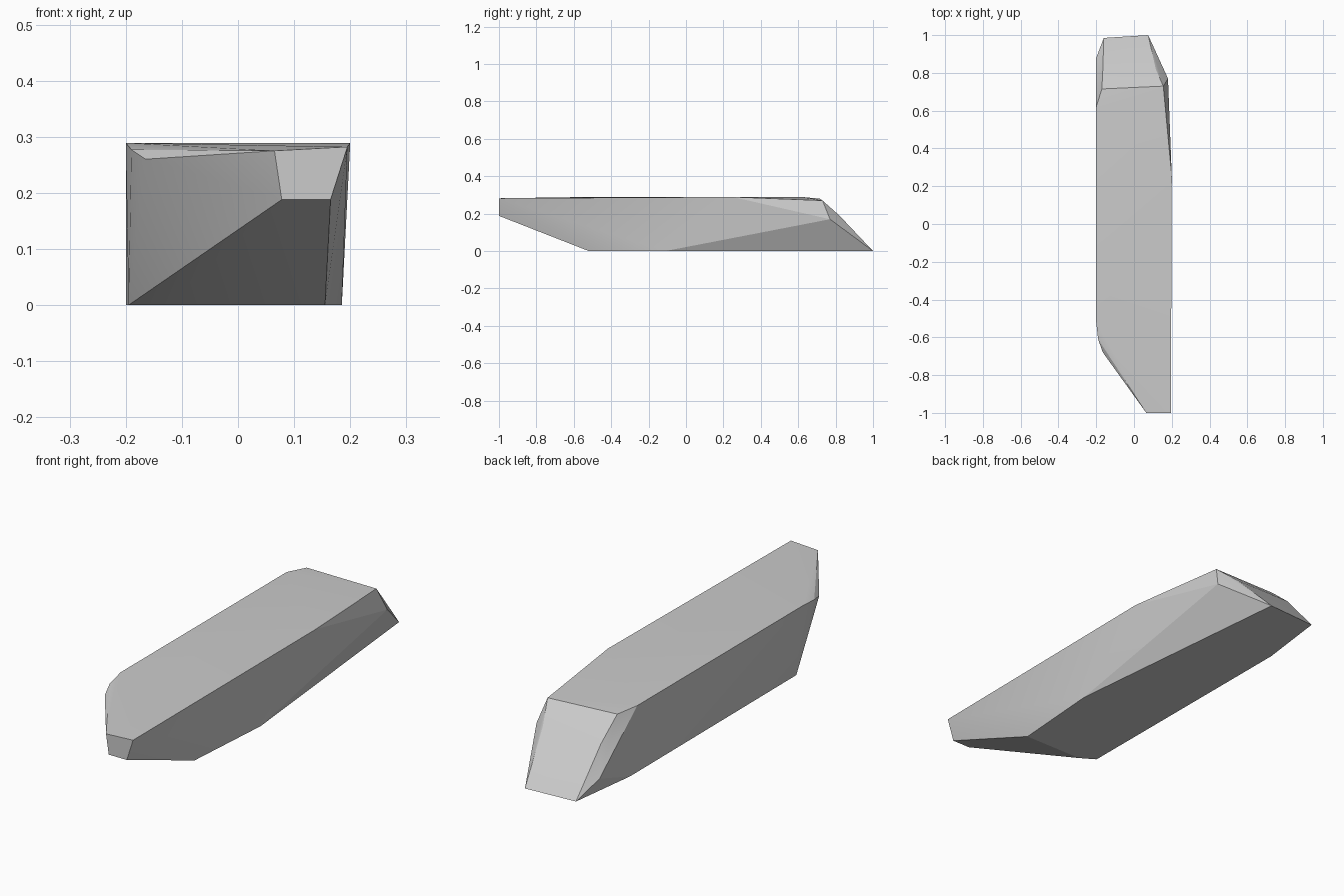
import bpy
import bmesh
import math

cube = bpy.data.objects.get("Cube")
if cube:
    bpy.data.objects.remove(cube, do_unlink=True)


def make_material(name, colour):
    mat = bpy.data.materials.new(name)
    mat.use_nodes = True
    mat.diffuse_color = colour
    mat.node_tree.nodes["Principled BSDF"].inputs["Base Color"].default_value = colour
    return mat


def convex_block(name, outlines, mat):
    """Wrap a faceted convex solid around a set of named outlines."""
    bm = bmesh.new()
    for outline in outlines:
        for point in outline:
            bm.verts.new(point)
    hull = bmesh.ops.convex_hull(bm, input=bm.verts[:])
    spare = set(hull["geom_interior"]) | set(hull["geom_unused"])
    bmesh.ops.delete(bm, geom=[g for g in spare if isinstance(g, bmesh.types.BMVert)],
                     context="VERTS")
    bmesh.ops.dissolve_limit(bm, angle_limit=math.radians(1),
                             verts=bm.verts[:], edges=bm.edges[:])
    bmesh.ops.recalc_face_normals(bm, faces=bm.faces[:])
    mesh = bpy.data.meshes.new(name)
    bm.to_mesh(mesh)
    bm.free()
    mesh.materials.append(mat)
    obj = bpy.data.objects.new(name, mesh)
    bpy.context.collection.objects.link(obj)
    bpy.ops.object.select_all(action="DESELECT")
    obj.select_set(True)
    bpy.context.view_layer.objects.active = obj
    bpy.ops.object.shade_smooth_by_angle(angle=math.radians(20))
    return obj


stone_grey = make_material("stone_grey", (0.6, 0.6, 0.6, 1))

# Flat underside
underside = [(0.155, -0.52, 0), (0.185, -0.11, 0), (0.075, 1, 0), (-0.16, 0.985, 0),
             (-0.2, 0.67, 0), (-0.195, -0.48, 0), (-0.13, -0.52, 0)]
# Long top surface
top = [(0.195, -1, 0.282), (0.2, 0.25, 0.289), (0.155, 0.73, 0.27), (-0.17, 0.715, 0.28),
       (-0.2, 0.62, 0.289), (-0.2, -0.52, 0.289), (-0.19, -0.61, 0.277),
       (-0.165, -0.68, 0.26), (0.065, -1, 0.275)]
# Small upright front end
front_end = [(0.165, -1, 0.188), (0.078, -1, 0.188)]
# Bevelled back corners
back_corners = [(0.18, 0.77, 0.17), (0.115, 0.82, 0.19),
                (-0.165, 0.82, 0.19), (-0.2, 0.88, 0.07)]

convex_block("stone_block", [underside, top, front_end, back_corners], stone_grey)
